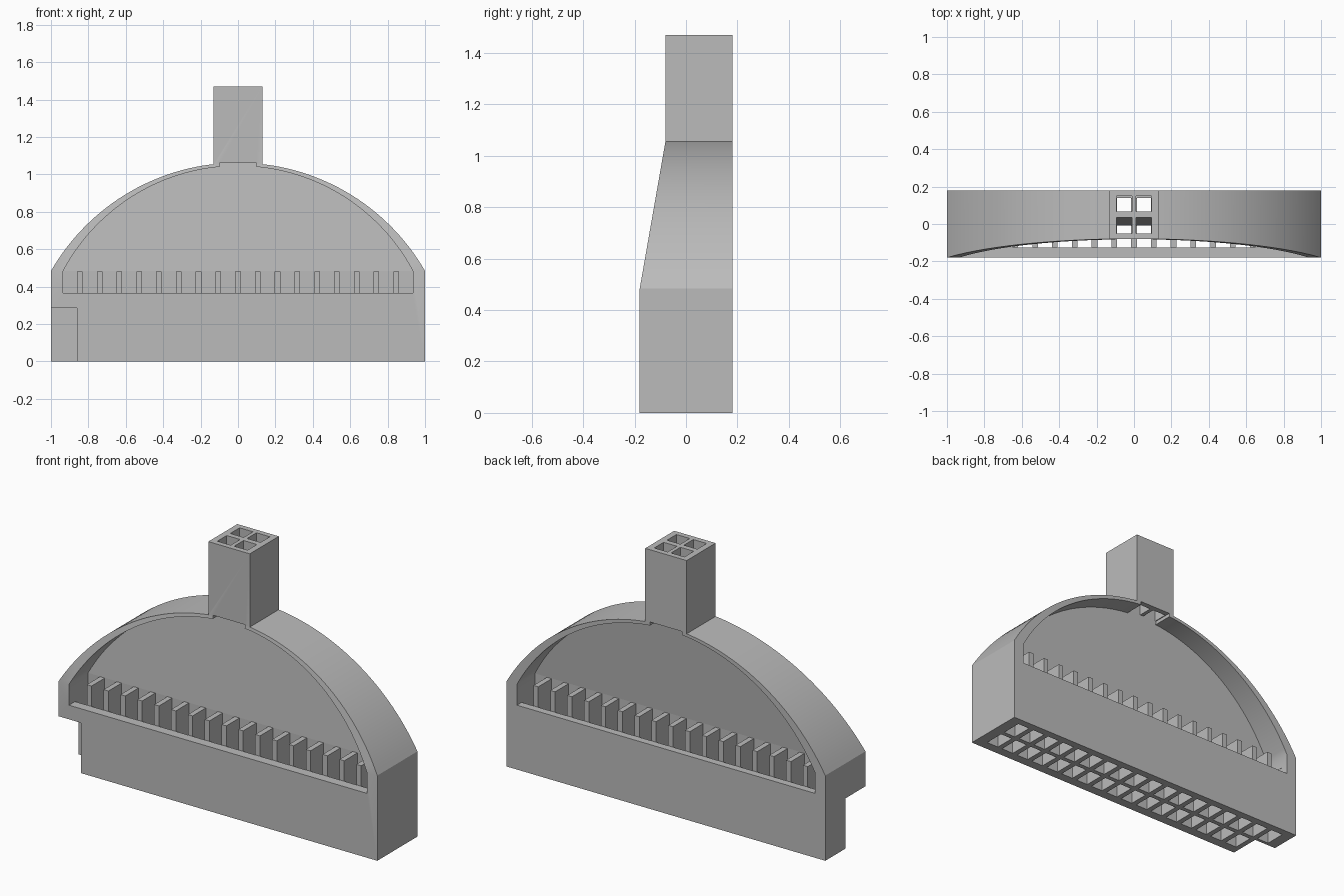
import bpy, bmesh, math

if "Cube" in bpy.data.objects:
    bpy.data.objects.remove(bpy.data.objects["Cube"], do_unlink=True)

# One grey plastic for everything
grey = bpy.data.materials.new("grey_plastic")
grey.use_nodes = True
colour = (0.5, 0.5, 0.5, 1)
grey.diffuse_color = colour
grey.node_tree.nodes["Principled BSDF"].inputs["Base Color"].default_value = colour

# Main dimensions
HALF, DEPTH = 1.0, 0.18
LEDGE, SHOULDER, CROWN, TOP = 0.365, 0.483, 1.062, 1.47
PITCH, HOLE, COLUMNS = 0.1057, 0.0757, 18
ROWS = [(-0.126, -0.008), (0.018, 0.138)]
STEM_HALF, STEM_FRONT, STEM_MID = 0.13, -0.08, 0.05
CAVITY, SLOT = 0.935, 0.1


def finish(name, bm):
    bmesh.ops.recalc_face_normals(bm, faces=bm.faces)
    mesh = bpy.data.meshes.new(name)
    bm.to_mesh(mesh)
    bm.free()
    mesh.materials.append(grey)
    obj = bpy.data.objects.new(name, mesh)
    bpy.context.collection.objects.link(obj)
    return obj


def boxes(name, ranges):
    """One mesh of boxes, each given as (x range, y range, z range)."""
    bm = bmesh.new()
    for box in ranges:
        verts = bmesh.ops.create_cube(bm, size=1)["verts"]
        for v in verts:
            v.co = [lo if c < 0 else hi for c, (lo, hi) in zip(v.co, box)]
    return finish(name, bm)


def prism(name, outline, front, back):
    """Outline in x, z spanned between two depths that may vary with z."""
    bm = bmesh.new()
    a = [bm.verts.new((x, front(z), z)) for x, z in outline]
    b = [bm.verts.new((x, back(z), z)) for x, z in outline]
    bm.faces.new(a)
    bm.faces.new(b[::-1])
    for i in range(len(a)):
        j = (i + 1) % len(a)
        bm.faces.new((a[i], a[j], b[j], b[i]))
    return finish(name, bm)


def arc(half, base, crown, steps=64):
    """Circular arch from -half to +half, from base height to crown."""
    rise = crown - base
    radius = (half * half + rise * rise) / (2 * rise)
    sweep = math.asin(half / radius)
    angles = [sweep * (2 * i / steps - 1) for i in range(steps + 1)]
    return [(radius * math.sin(t), crown - radius + radius * math.cos(t)) for t in angles]


def slotted(points):
    """Arch with a shallow raised slot under the stem."""
    left = [p for p in points if p[0] < -SLOT - 0.01]
    right = [p for p in points if p[0] > SLOT + 0.01]
    z = max(left[-1][1], 1.04)
    return left + [(-SLOT, z), (-SLOT, 1.06), (SLOT, 1.06), (SLOT, z)] + right


def combine(target, tool, operation):
    mod = target.modifiers.new("join", "BOOLEAN")
    mod.operation, mod.solver, mod.object = operation, "EXACT", tool
    bpy.context.view_layer.objects.active = target
    bpy.ops.object.modifier_apply(modifier=mod.name)
    bpy.data.objects.remove(tool, do_unlink=True)


def lean(low, high):
    """Depth running from low at the shoulder to high at the crown."""
    return lambda z: low + (high - low) * (z - SHOULDER) / (1.055 - SHOULDER)


def level(y):
    return lambda z: y


# Housing: arched block with a leaning upper front
outline = [(-HALF, 0)] + arc(HALF, SHOULDER, CROWN) + [(HALF, 0)]
body = prism("housing", outline, level(-DEPTH), level(DEPTH))
far = [(-1.2, SHOULDER), (1.2, SHOULDER), (1.2, 1.2), (-1.2, 1.2)]
combine(body, prism("front_trim", far, level(-0.5), lean(-DEPTH, STEM_FRONT)), "DIFFERENCE")

# Stem on top
stem = boxes("stem", [((-STEM_HALF, STEM_HALF), (STEM_FRONT, DEPTH), (1.02, TOP))])
combine(body, stem, "UNION")

# Open chamber through the arch
inner = arc(CAVITY, SHOULDER, 1.045)
chamber = [(-CAVITY, LEDGE)] + slotted(inner) + [(CAVITY, LEDGE)]
combine(body, prism("chamber", chamber, level(-0.5), level(0.5)), "DIFFERENCE")

# Two rows of sockets through the base
sockets = []
for i in range(COLUMNS):
    x = (i - (COLUMNS - 1) / 2) * PITCH
    for row in ROWS:
        sockets.append(((x - HOLE / 2, x + HOLE / 2), row, (-0.1, 0.42)))
combine(body, boxes("sockets", sockets), "DIFFERENCE")

# Four sockets down the stem
stem_holes = []
for sx in (-1, 1):
    for sy in (-1, 1):
        x, y = sx * PITCH / 2, STEM_MID + sy * 0.0575
        stem_holes.append(((x - 0.042, x + 0.042), (y - 0.042, y + 0.042), (1.03, 1.6)))
combine(body, boxes("stem_sockets", stem_holes), "DIFFERENCE")

# Keying notch in the front corner of the base
notch_x = -(COLUMNS / 2 - 0.5) * PITCH + HOLE / 2
combine(body, boxes("notch", [((-1.2, notch_x), (-0.5, 0), (-0.1, 0.285))]), "DIFFERENCE")

# Dividing web: upright at the bottom, leaning back towards the stem
web_front, web_back = ROWS[0][1], ROWS[1][0]
lower_web = boxes("lower_web", [((-CAVITY, CAVITY), (web_front, web_back), (LEDGE, SHOULDER))])
upper_web = prism("upper_web", slotted(inner),
                  lean(web_front, STEM_MID - 0.0155), lean(web_back, STEM_MID + 0.0155))

# Row of fins between the sockets on both sides of the web
wall = (PITCH - HOLE) / 2
fins = boxes("fins", [((i * PITCH - wall, i * PITCH + wall), (ROWS[0][0], ROWS[1][1]),
                       (LEDGE, SHOULDER - 0.002)) for i in range(-8, 9)])

# Smooth the curved arch, keep the corners crisp
bpy.ops.object.select_all(action="DESELECT")
for obj in (body, upper_web):
    obj.select_set(True)
bpy.context.view_layer.objects.active = body
bpy.ops.object.shade_smooth_by_angle(angle=math.radians(30))
